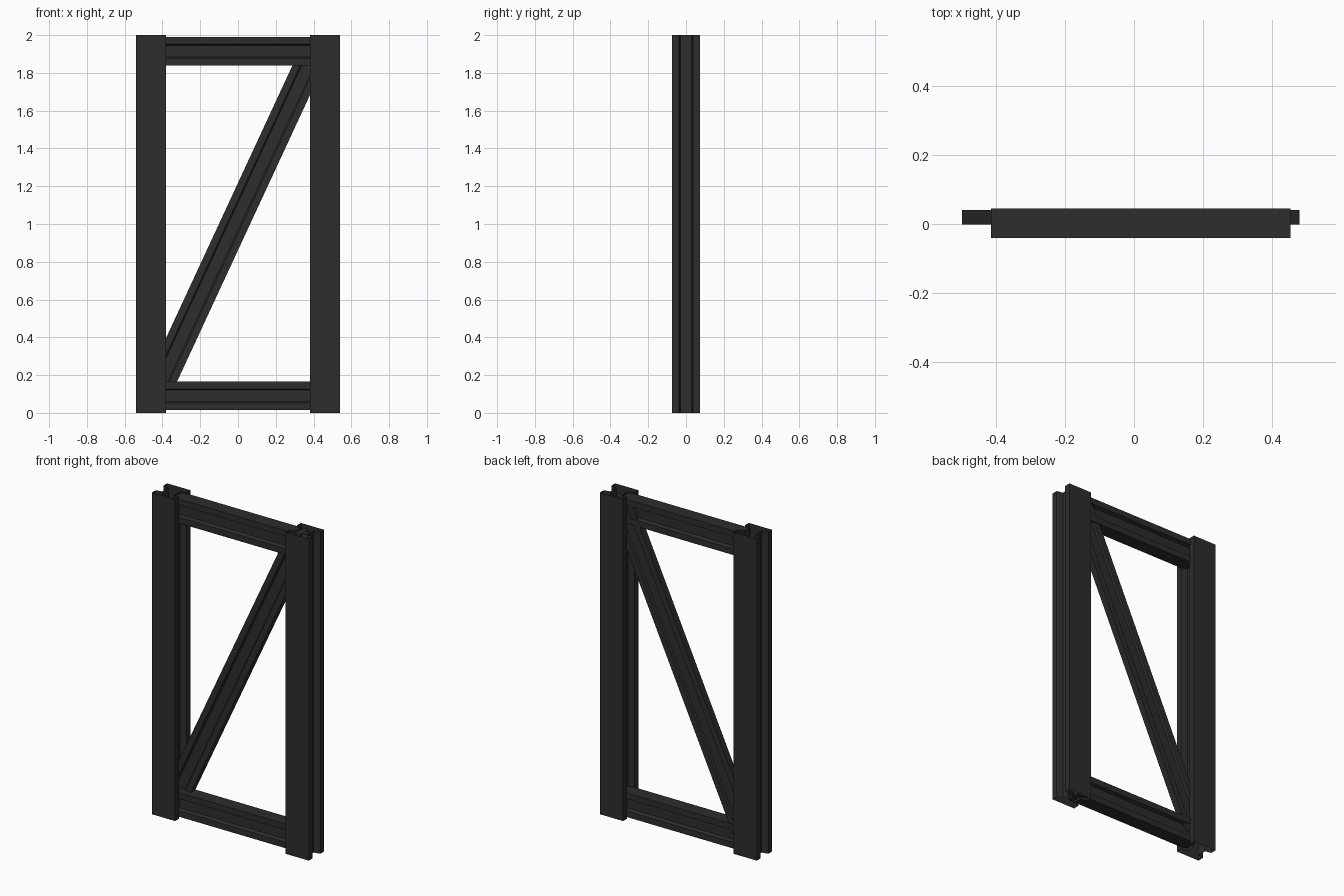
import bpy
import bmesh
from mathutils import Vector

cube = bpy.data.objects.get("Cube")
if cube:
    bpy.data.objects.remove(cube, do_unlink=True)

# One dark grey finish for the whole frame
steel = bpy.data.materials.new("dark_grey")
steel.use_nodes = True
colour = (0.026, 0.026, 0.026, 1)
steel.diffuse_color = colour
steel.node_tree.nodes["Principled BSDF"].inputs["Base Color"].default_value = colour


def section(width, height):
    """H-shaped section: flanges at +-height/2, sloped grooves in both sides."""
    w, h, web = width / 2, height / 2, width / 4
    lip, root = height * 0.25, height * 0.2
    side = [(w, -h), (w, -lip), (web, -root), (web, root), (w, lip), (w, h)]
    return side + [(-u, -v) for u, v in side]


def girder(name, start, end, across, width, height=0.15):
    """Open-ended section swept from start to end; width runs along across."""
    start, end, across = Vector(start), Vector(end), Vector(across)
    up = (end - start).normalized().cross(across)
    bm = bmesh.new()
    rings = []
    for point in (start, end):
        rings.append([bm.verts.new(point + across * u + up * v)
                      for u, v in section(width, height)])
    a, b = rings
    for i in range(len(a)):
        j = (i + 1) % len(a)
        bm.faces.new((a[i], a[j], b[j], b[i]))
    mesh = bpy.data.meshes.new(name)
    bm.to_mesh(mesh)
    bm.free()
    mesh.materials.append(steel)
    obj = bpy.data.objects.new(name, mesh)
    bpy.context.collection.objects.link(obj)
    return obj


# Upright posts, grooves facing sideways
for name, x in (("right_post", -0.46), ("left_post", 0.46)):
    girder(name, (x, 0, 0), (x, 0, 2), (1, 0, 0), 0.16)

# Cross beams, grooves facing front and back
for name, z in (("bottom_beam", 0.09), ("top_beam", 1.915)):
    girder(name, (-0.415, 0.002, z), (0.455, 0.002, z), (0, 1, 0), 0.086)

# Thin diagonal brace
girder("diagonal_brace", (-0.432, 0.02, 0.108), (0.412, 0.02, 1.928), (0, 1, 0), 0.042)
